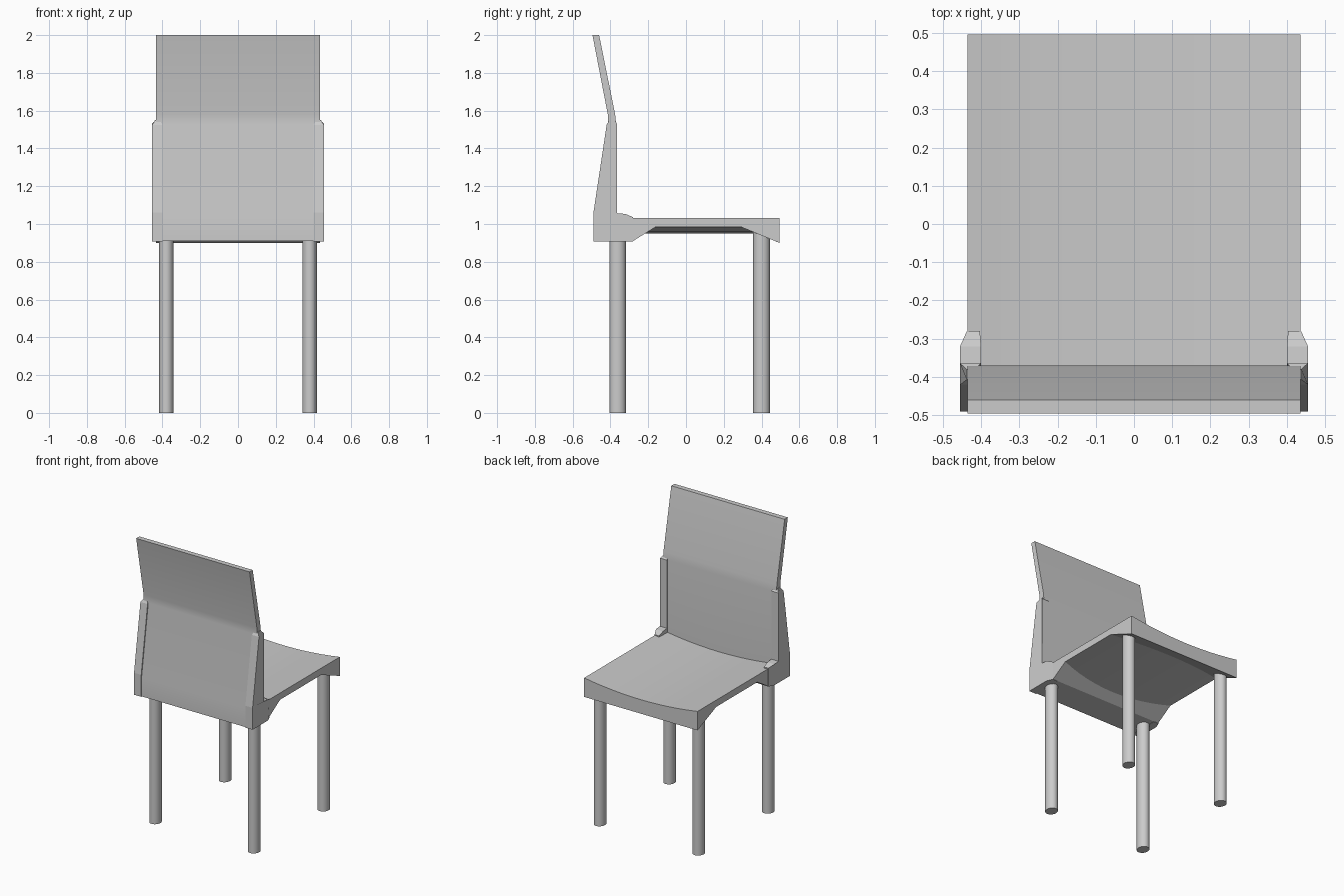
import bpy, bmesh, math

if "Cube" in bpy.data.objects:
    bpy.data.objects.remove(bpy.data.objects["Cube"])

HALF_W = 0.435   # half width of the seat shell
SAG = 0.035      # dip of the seat in the middle


def make_object(name, bm, smooth=None):
    bmesh.ops.recalc_face_normals(bm, faces=bm.faces[:])
    me = bpy.data.meshes.new(name)
    bm.to_mesh(me)
    bm.free()
    ob = bpy.data.objects.new(name, me)
    bpy.context.collection.objects.link(ob)
    if smooth:
        bpy.ops.object.select_all(action='DESELECT')
        ob.select_set(True)
        bpy.context.view_layer.objects.active = ob
        bpy.ops.object.shade_smooth_by_angle(angle=math.radians(smooth))
    return ob


def loft(bm, rings):
    """Bridge equal-length closed rings and cap both ends."""
    vs = [[bm.verts.new(p) for p in r] for r in rings]
    n = len(vs[0])
    for a, b in zip(vs, vs[1:]):
        for i in range(n):
            j = (i + 1) % n
            bm.faces.new((a[i], a[j], b[j], b[i]))
    bm.faces.new(vs[0])
    bm.faces.new(vs[-1])


def mirror_x(ob):
    ob.modifiers.new("Mirror", 'MIRROR').use_axis[0] = True


# Seat and backrest: one side profile swept across x, seat dipping mid-width
def shell_section(x):
    dip = SAG * (1 - (x / HALF_W) ** 2)
    top, under = 1.032 - dip, 0.985 - dip
    y_rear = -0.28 + 0.12 * (under - 0.91) / 0.075
    y_front = 0.29 + (0.985 - under) / 0.425
    profile = [(0.495, top), (-0.37, top), (-0.37, 1.53), (-0.375, 1.58),
               (-0.46, 2.0), (-0.495, 2.0), (-0.414, 1.58), (-0.412, 1.53),
               (-0.486, 1.04), (-0.486, 0.91), (-0.28, 0.91),
               (y_rear, under), (y_front, under), (0.495, 0.90)]
    return [(x, y, z) for y, z in profile]


bm = bmesh.new()
steps = 12
loft(bm, [shell_section(HALF_W * (2 * i / steps - 1)) for i in range(steps + 1)])
make_object("seat_and_backrest", bm, 22)

# Side brackets: upright wedge with a tapered foot and chamfered top
bracket = [(-0.49, 0.908), (-0.49, 1.06), (-0.42, 1.525), (-0.407, 1.55),
           (-0.38, 1.55), (-0.364, 1.53), (-0.364, 1.057), (-0.32, 1.053),
           (-0.28, 1.036), (-0.28, 0.908), (-0.32, 0.908)]


def bracket_side(outer):
    pts = []
    for y, z in bracket:
        x = 0.455 if outer else 0.40
        if z > 1.54:
            x = 0.438 if outer else 0.415
        elif y > -0.285:
            x = 0.437 if outer else 0.403
        pts.append((x, y, z))
    return pts


bm = bmesh.new()
loft(bm, [bracket_side(False), bracket_side(True)])
mirror_x(make_object("side_bracket", bm))

# Legs: slightly oval posts
for name, cy, top in (("rear_leg", -0.362, 0.95), ("front_leg", 0.40, 0.96)):
    bm = bmesh.new()
    ring = [(math.cos(t * math.tau / 24), math.sin(t * math.tau / 24)) for t in range(24)]
    loft(bm, [[(0.379 + 0.038 * c, cy + 0.044 * s, z) for c, s in ring]
              for z in (0, top)])
    mirror_x(make_object(name, bm, 30))
